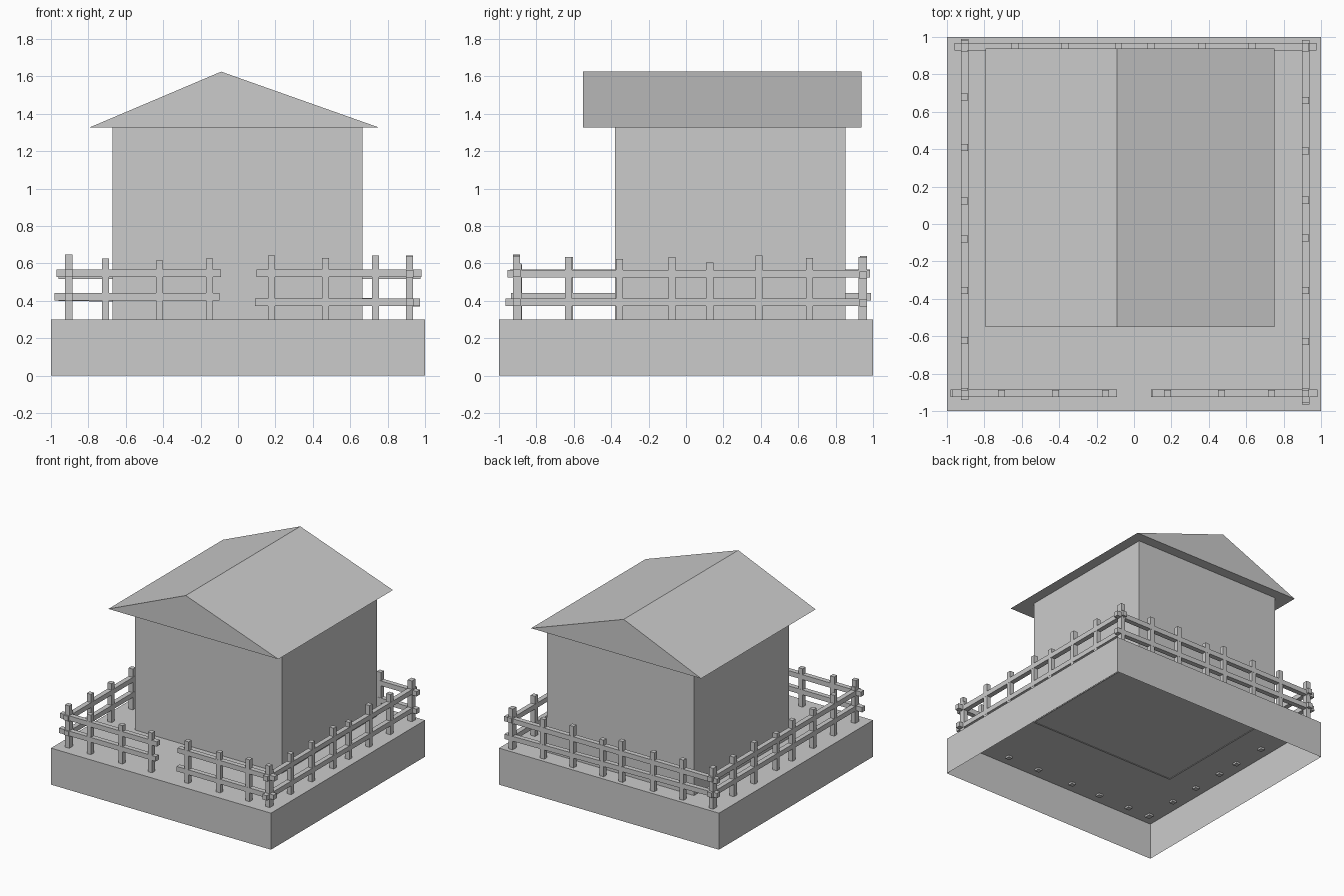
import bpy, bmesh
from mathutils import Vector

if "Cube" in bpy.data.objects:
    bpy.data.objects.remove(bpy.data.objects["Cube"])


def mesh_object(name, verts, faces):
    me = bpy.data.meshes.new(name)
    me.from_pydata(verts, [], faces)
    ob = bpy.data.objects.new(name, me)
    bpy.context.collection.objects.link(ob)
    return ob


def open_box(name, x0, x1, y0, y1, z0, z1):
    """Box without a bottom face."""
    v = [(x, y, z) for z in (z0, z1) for x, y in ((x0, y0), (x1, y0), (x1, y1), (x0, y1))]
    f = [(i, (i + 1) % 4, (i + 1) % 4 + 4, i + 4) for i in range(4)] + [(4, 5, 6, 7)]
    return mesh_object(name, v, f)


def beam(name, a, b, t):
    """Square bar of thickness t from point a to point b."""
    a, b = Vector(a), Vector(b)
    d = (b - a).normalized()
    side = d.cross(Vector((0, 1, 0)) if abs(d.z) > 0.9 else Vector((0, 0, 1))).normalized()
    up = side.cross(d)
    h = t / 2
    v = [p + side * s * h + up * u * h for p in (a, b)
         for s, u in ((-1, -1), (1, -1), (1, 1), (-1, 1))]
    f = [(3, 2, 1, 0), (4, 5, 6, 7)] + [(i, (i + 1) % 4, (i + 1) % 4 + 4, i + 4) for i in range(4)]
    ob = mesh_object(name, v, f)
    bm = bmesh.new()
    bm.from_mesh(ob.data)
    bmesh.ops.recalc_face_normals(bm, faces=bm.faces)
    bm.to_mesh(ob.data)
    bm.free()


def fence(name, axis, offset, posts, rails):
    """posts: (position, top height); rails: (start, end, z start, z end)."""
    def at(p, z):
        return (p, offset, z) if axis == 'x' else (offset, p, z)
    for p, top in posts:
        beam(name + "_post", at(p, 0.285), at(p, top), 0.038)
    for s, e, zs, ze in rails:
        beam(name + "_rail", at(s, zs), at(e, ze), 0.04)


# base block and house body
open_box("base", -1, 1, -1, 1, 0, 0.3)
open_box("house_walls", -0.67, 0.665, -0.38, 0.853, 0.293, 1.328)

# gable roof, flat underneath
profile = [(-0.793, 1.327), (0.752, 1.327), (-0.09, 1.625)]
roof = [(x, y, z) for y in (-0.55, 0.937) for x, z in profile]
mesh_object("roof", roof, [(0, 1, 2), (5, 4, 3), (0, 3, 4, 1), (1, 4, 5, 2), (2, 5, 3, 0)])

# front fence, split by the entrance
fence("front_left_fence", 'x', -0.906,
      [(-0.905, .648), (-0.708, .625), (-0.42, .615), (-0.152, .627)],
      [(-0.97, -0.09, .547, .547), (-0.98, -0.10, .422, .422)])
fence("front_right_fence", 'x', -0.906,
      [(0.18, .643), (0.468, .63), (0.735, .643), (0.917, .64)],
      [(0.10, 0.98, .547, .547), (0.09, 0.973, .393, .393)])

# back fence
fence("back_fence", 'x', 0.948,
      [(-0.905, .635), (-0.635, .63), (-0.37, .62), (-0.083, .635), (0.09, .60),
       (0.363, .64), (0.63, .625), (0.917, .635)],
      [(-0.96, 0.975, .536, .536), (-0.96, 0.973, .42, .39)])

# side fences
fence("left_fence", 'y', -0.906,
      [(-0.895, .595), (-0.623, .635), (-0.355, .62), (-0.08, .635), (0.123, .605),
       (0.41, .64), (0.68, .625), (0.94, .635)],
      [(-0.94, 0.985, .547, .547), (-0.935, 0.99, .422, .422)])
fence("right_fence", 'y', 0.917,
      [(-0.898, .60), (-0.628, .633), (-0.355, .623), (-0.075, .635), (0.127, .605),
       (0.39, .643), (0.66, .63), (0.94, .635)],
      [(-0.955, 0.985, .545, .545), (-0.965, 0.965, .393, .393)])
